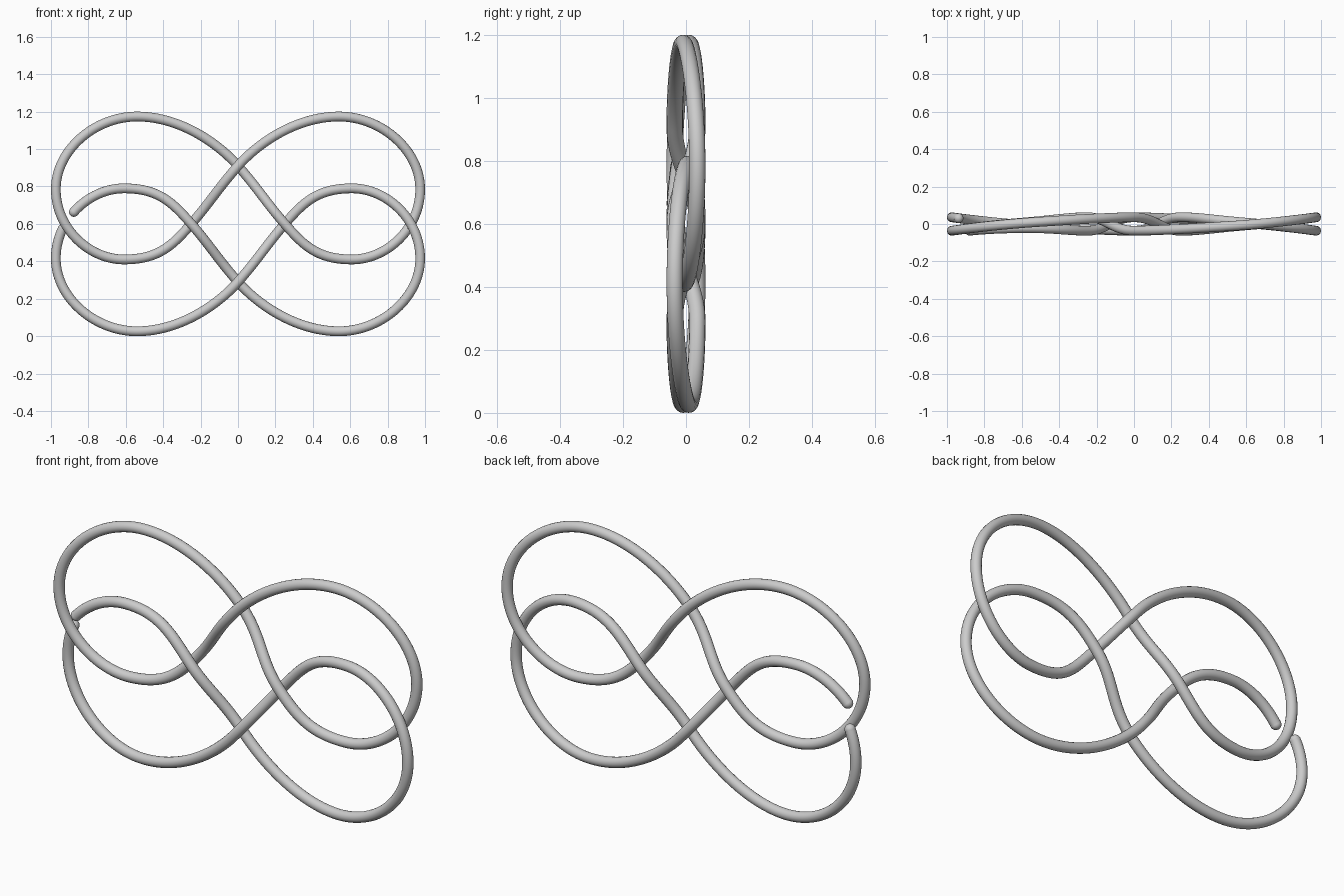
import bpy
from mathutils import Vector
from mathutils.geometry import interpolate_bezier

if "Cube" in bpy.data.objects:
    bpy.data.objects.remove(bpy.data.objects["Cube"])

R = 0.026          # tube radius
D = 0.036          # weave depth at the crossings
MID = 0.6          # height of the middle line

# half of one loop: (point, tangent handle); the other half is its half-turn about z
half = [
    ((-0.974, -D, 0.785), (0, 0, 0.21)),
    ((-0.54, 0.009, 1.174), (0.225, 0.015, 0)),
    ((0, D, 0.91), (0.11, 0, -0.125)),
    ((0.25, -D, 0.6), (0.10, 0, -0.115)),
    ((0.61, -0.006, 0.41), (0.185, 0.015, 0)),
]
knots = [(Vector(p), Vector(t)) for p, t in half]
knots += [(Vector((-p.x, -p.y, p.z)), Vector((-t.x, -t.y, t.z))) for p, t in knots]

loop = []
for i, (p, t) in enumerate(knots):
    q, u = knots[(i + 1) % len(knots)]
    loop += interpolate_bezier(p, p + t, q - u, q, 49)[:-1]


def tube(name, pts, cyclic):
    cu = bpy.data.curves.new(name, 'CURVE')
    cu.dimensions = '3D'
    cu.bevel_depth = R
    cu.bevel_resolution = 6
    cu.use_fill_caps = True
    sp = cu.splines.new('POLY')
    sp.points.add(len(pts) - 1)
    for sp_pt, p in zip(sp.points, pts):
        sp_pt.co = (*p, 1)
    sp.use_cyclic_u = cyclic
    sp.use_smooth = True
    ob = bpy.data.objects.new(name, cu)
    bpy.context.collection.objects.link(ob)
    bpy.ops.object.select_all(action='DESELECT')
    ob.select_set(True)
    bpy.context.view_layer.objects.active = ob
    bpy.ops.object.convert(target='MESH')
    bpy.ops.object.shade_smooth_by_angle()


# upper closed loop
tube("upper_loop", loop, True)

# lower loop: upper one turned about x, cut open behind the left crossing
low = [Vector((p.x, -p.y, 2 * MID - p.z)) for p in loop]
gap = [i for i, p in enumerate(low) if p.x < -0.85 and 0.58 < p.z < 0.655]
low = low[gap[-1] + 1:] + low[:gap[0]]

# the free upper end stays at the front instead of dipping behind
for p in low[len(low) // 2:]:
    if p.x < -0.3 and p.z > MID:
        p.y += (-0.3 - p.x) / 0.58 * (-D - p.y)
tube("lower_loop", low, False)

# rounded ends of the open loop
for name, p in (("lower_end", low[0]), ("upper_end", low[-1])):
    bpy.ops.mesh.primitive_uv_sphere_add(segments=24, ring_count=12, radius=R, location=p)
    bpy.context.object.name = name
    bpy.ops.object.shade_smooth()
